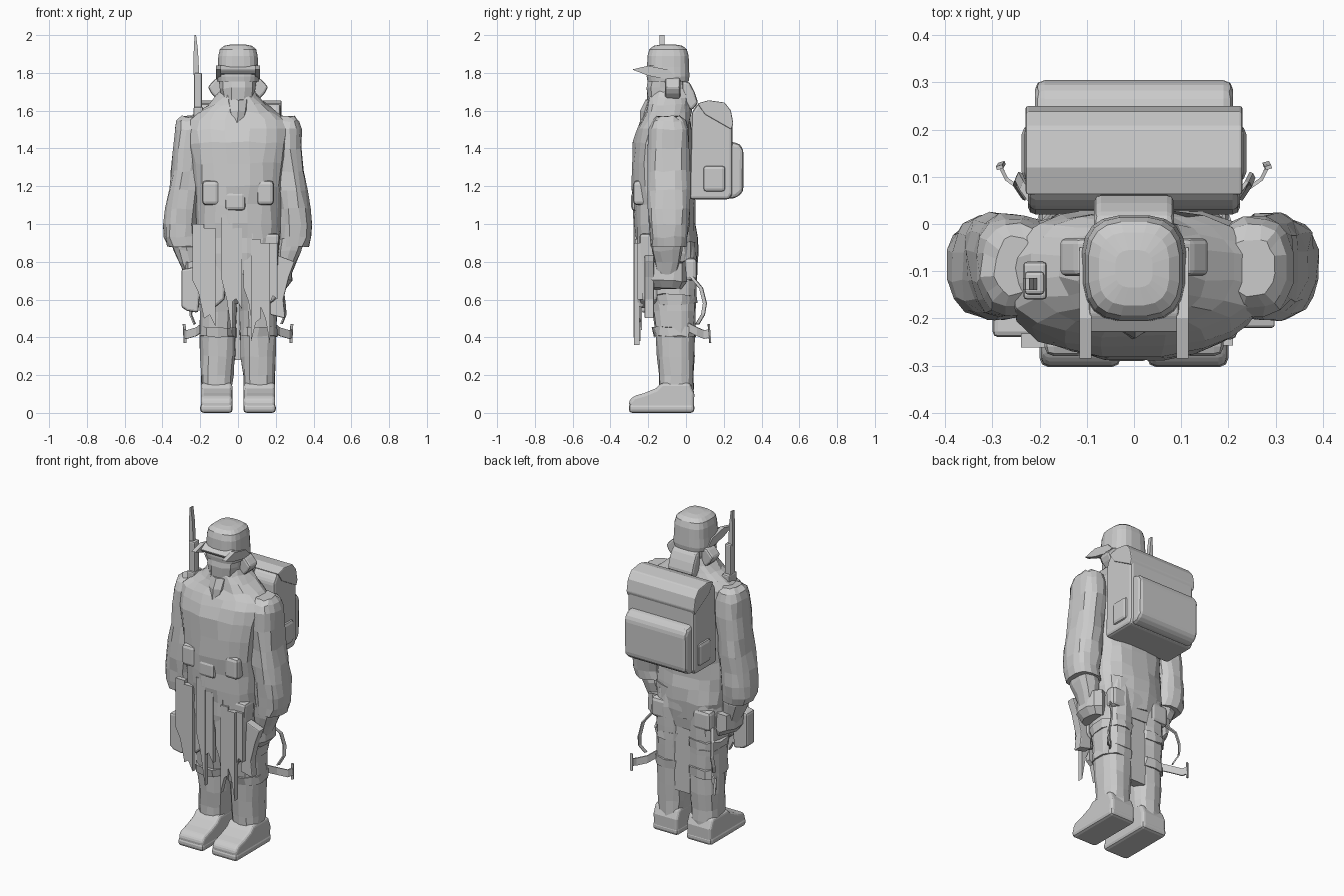
import bpy, bmesh, math, random
from mathutils import Vector
random.seed(4)


def finish(bm, name, bevel=0, segs=2):
    bmesh.ops.recalc_face_normals(bm, faces=bm.faces)
    me = bpy.data.meshes.new(name)
    bm.to_mesh(me)
    bm.free()
    ob = bpy.data.objects.new(name, me)
    bpy.context.collection.objects.link(ob)
    if bevel:
        m = ob.modifiers.new("bevel", 'BEVEL')
        m.width, m.segments, m.limit_method = bevel, segs, 'ANGLE'
    return ob


def loft(name, rings, n=14, p=2.6, jitter=0.0, s=1):
    """Stack rounded-box rings (z, cx, cy, rx, ry)."""
    bm = bmesh.new()
    loops = []
    for z, cx, cy, rx, ry in rings:
        lp = []
        for i in range(n):
            a = 2 * math.pi * (i + .5) / n
            c, d = math.cos(a), math.sin(a)
            x = cx + rx * math.copysign(abs(c) ** (2 / p), c)
            y = cy + ry * math.copysign(abs(d) ** (2 / p), d)
            j = [random.uniform(-jitter, jitter) for _ in range(3)]
            lp.append(bm.verts.new((s * x + j[0], y + j[1], z + j[2])))
        loops.append(lp)
    for a, b in zip(loops, loops[1:]):
        for i in range(n):
            k = (i + 1) % n
            bm.faces.new((a[i], a[k], b[k], b[i]))
    bm.faces.new(loops[0])
    bm.faces.new(loops[-1])
    return finish(bm, name)


def prism(name, pts, axis, a, b, bevel=0, segs=2):
    """Extrude a 2D profile along x (profile y,z) or y (profile x,z)."""
    bm = bmesh.new()
    def put(u, v, w):
        return bm.verts.new((w, u, v) if axis == 'x' else (u, w, v))
    A = [put(u, v, a) for u, v in pts]
    B = [put(u, v, b) for u, v in pts]
    bm.faces.new(A)
    bm.faces.new(B)
    for i in range(len(pts)):
        k = (i + 1) % len(pts)
        bm.faces.new((A[i], A[k], B[k], B[i]))
    return finish(bm, name, bevel, segs)


def box(name, x0, x1, y0, y1, z0, z1, bevel=.012):
    return prism(name, [(x0, z0), (x1, z0), (x1, z1), (x0, z1)], 'y', y0, y1, bevel)


def ribbon(name, pts, side, w, t=.008, s=1):
    """Thin strap along points, widened along the side vector."""
    bm = bmesh.new()
    sv = Vector(side).normalized() * w / 2
    rows = []
    for q in pts:
        q = Vector((q[0] * s, q[1], q[2]))
        rows.append((bm.verts.new(q - sv), bm.verts.new(q + sv)))
    for a, b in zip(rows, rows[1:]):
        bm.faces.new((a[0], a[1], b[1], b[0]))
    ob = finish(bm, name)
    m = ob.modifiers.new("thick", 'SOLIDIFY')
    m.thickness, m.offset = t, 0
    return ob


# Coat torso with sloping shoulders, rising into the collar
loft("coat_torso", [(.74, 0, -.1, .2, .155), (.85, 0, -.1, .225, .163), (.93, 0, -.107, .23, .165),
     (1.0, 0, -.112, .225, .162), (1.1, 0, -.115, .23, .165), (1.2, 0, -.12, .24, .166),
     (1.32, 0, -.125, .25, .166), (1.43, 0, -.122, .265, .16), (1.5, 0, -.115, .275, .142),
     (1.55, 0, -.105, .265, .13), (1.59, 0, -.095, .215, .122), (1.63, 0, -.09, .155, .115),
     (1.67, 0, -.088, .115, .108), (1.71, 0, -.085, .09, .1)], n=20, jitter=.007)
# Head, scarf and helmet
loft("head", [(1.6, 0, -.1, .07, .1), (1.66, 0, -.1, .09, .105), (1.72, 0, -.1, .1, .108),
     (1.78, 0, -.1, .1, .1)], n=12, jitter=.005)
loft("scarf", [(1.54, 0, -.16, .04, .085), (1.6, 0, -.14, .065, .1), (1.66, 0, -.11, .085, .108)],
     n=10, p=2.0, jitter=.004)
loft("helmet", [(1.755, 0, -.095, .108, .11), (1.78, 0, -.095, .112, .114), (1.83, 0, -.095, .108, .112),
     (1.89, 0, -.095, .105, .11), (1.925, 0, -.095, .097, .1), (1.943, 0, -.095, .075, .078),
     (1.95, 0, -.095, .04, .04)], n=20, p=3.0)
prism("helmet_visor", [(-.232, 1.815), (-.19, 1.84), (-.13, 1.84), (-.13, 1.785), (-.215, 1.795)],
      'x', -.095, .095, .006)
# Neck guard behind the head
prism("neck_guard", [(-.02, 1.76), (.02, 1.75), (.045, 1.7), (.065, 1.64), (.03, 1.6), (-.02, 1.64)],
      'x', -.085, .085, .015)

for s, tag in ((-1, "right"), (1, "left")):
    # Visor corner and ear flap
    prism("visor_corner_" + tag, [(-.285, 1.818), (-.2, 1.838), (-.09, 1.815), (-.05, 1.775), (-.1, 1.765),
          (-.2, 1.785)], 'x', s * .09, s * .116)
    prism("ear_flap_" + tag, [(s * .08, 1.78), (s * .12, 1.77), (s * .16, 1.725), (s * .14, 1.69),
          (s * .11, 1.66), (s * .08, 1.68)], 'y', -.11, -.03, .012)
    # Sleeve and hand
    loft("arm_" + tag, [(1.57, .25, -.09, .045, .06), (1.545, .255, -.09, .068, .09),
         (1.5, .255, -.09, .08, .104), (1.4, .258, -.09, .084, .11), (1.28, .272, -.09, .082, .11),
         (1.18, .283, -.09, .085, .112), (1.08, .296, -.09, .088, .11), (1.0, .303, -.09, .09, .107),
         (.93, .303, -.09, .088, .103), (.88, .29, -.092, .082, .095)], n=16, jitter=.006, s=s)
    loft("hand_" + tag, [(.92, .288, -.1, .072, .085), (.86, .272, -.1, .066, .082),
         (.8, .258, -.1, .055, .07), (.73, .243, -.105, .042, .055)], n=10, jitter=.006, s=s)
    # Trouser leg down over the boot
    loft("leg_" + tag, [(.08, .112, -.045, .08, .082), (.13, .112, -.052, .083, .09),
         (.2, .11, -.052, .086, .092), (.3, .108, -.054, .092, .098), (.42, .107, -.057, .096, .104),
         (.54, .107, -.064, .098, .113), (.66, .107, -.074, .102, .127), (.78, .107, -.085, .106, .142),
         (.88, .1, -.09, .1, .14)], n=14, jitter=.005, s=s)
    # Boot with sole
    prism("boot_" + tag, [(.042, .01), (-.295, .01), (-.303, .06), (-.28, .088), (-.22, .105),
          (-.16, .13), (-.13, .16), (.02, .16), (.044, .1)], 'x', s * .03, s * .197, .03, 3)
    box("sole_" + tag, s * .028, s * .2, -.303, .044, .0, .05, .018)
    # Leg bands and loose straps trailing at the sides
    for z, r in ((.43, .1), (.6, .106)):
        loft("leg_band_" + tag, [(z - .025, .108, -.06, r, r + .01), (z + .025, .108, -.063, r, r + .014)],
             jitter=.007, s=s)
    ribbon("trailing_strap_" + tag, [(.18, .0, .46), (.22, .06, .43), (.27, .095, .415), (.285, .125, .42)],
           (0, 0, 1), .045, s=s)
    ribbon("strap_end_" + tag, [(.285, .12, .47), (.28, .128, .37)], (1, .3, 0), .014, s=s)
    ribbon("hanging_strap_" + tag, [(.2, .03, .72), (.235, .08, .66), (.245, .1, .58), (.25, .09, .52),
           (.23, .06, .47)], (.4, 1, 0), .02, s=s)
    # Belt and hip pouches
    box("belt_pouch_" + tag, s * .1, s * .19, -.28, -.2, 1.1, 1.23, .02)
    loft("hip_pouch_" + tag, [(.66, .21, -.1, .05, .08), (.7, .225, -.1, .06, .1),
         (.8, .225, -.1, .06, .1)], n=10, jitter=.008, s=s)
    box("rear_pouch_" + tag, s * .08, s * .2, -.01, .058, .7, .82, .02)
    # Front coat skirt behind the torn strips
    prism("front_skirt_" + tag, [(s * .05, .95), (s * .07, .6), (s * .13, .55), (s * .2, .6), (s * .22, .95)],
          'y', -.245, -.15, .015)
    # Small pouch on the pack flank
    box("pack_side_pouch_" + tag, s * .2, s * .238, .09, .21, 1.17, 1.31, .025)

# Central belt pouch
box("belt_buckle", -.07, .04, -.29, -.2, 1.07, 1.17, .02)

# Backpack: rounded main bag, lid and lower pocket
prism("backpack", [(.02, 1.13), (.23, 1.13), (.245, 1.16), (.245, 1.53), (.232, 1.595), (.2, 1.638),
      (.12, 1.65), (.06, 1.635), (.03, 1.59)], 'x', -.225, .225, .016, 2)
prism("backpack_lid", [(.06, 1.638), (.12, 1.655), (.205, 1.643), (.238, 1.6), (.251, 1.53), (.24, 1.5),
      (.1, 1.58)], 'x', -.23, .23, .006)
prism("backpack_pocket", [(.22, 1.13), (.27, 1.14), (.303, 1.17), (.305, 1.39), (.285, 1.425), (.22, 1.44)],
      'x', -.21, .21, .02, 2)

# Torn coat strips: x0, x1, top, left bottom, right bottom, front y
for x0, x1, zt, zl, zr, y in [(-.24, -.18, 1.0, .7, .5, -.262), (-.18, -.12, .98, .5, .46, -.268),
        (-.09, -.03, 1.05, .72, .4, -.278), (-.04, .02, .98, .58, .55, -.272), (.03, .08, .95, .66, .44, -.262),
        (.07, .12, .92, .38, .5, -.27), (.12, .17, .9, .56, .36, -.275), (.16, .21, .9, .56, .6, -.258)]:
    m = (x0 + x1) / 2
    prism("coat_strip", [(x0, zt), (x0, zl), (m, (zl + zr) / 2 + .04), (x1, zr), (x1, zt)],
          'y', y, y + .03)

# Side coat tatters and holster
prism("holster", [(-.3, .76), (-.3, .56), (-.27, .54), (-.21, .53), (-.19, .78)], 'y', -.24, -.16, .012)
prism("left_side_tatter", [(.17, .85), (.3, .8), (.27, .72), (.24, .6), (.25, .5), (.17, .52)],
      'y', -.22, -.17, .006)
# Rear coat tail and the cloth closing the gap between the legs
loft("coat_tail", [(.68, 0, -.05, .19, .09), (.78, 0, -.04, .2, .1), (.9, 0, -.045, .21, .1)],
     n=16, jitter=.008)
prism("rear_gusset", [(-.07, .85), (.07, .85), (.05, .28), (-.05, .28)], 'y', -.02, .035)

# Radio and antenna on the right shoulder
box("radio_body", -.235, -.185, -.16, -.08, 1.48, 1.62, .008)
box("antenna_base", -.232, -.19, -.15, -.1, 1.6, 1.8, .008)
prism("antenna", [(-.235, 1.79), (-.205, 1.79), (-.212, 1.92), (-.222, 2.0), (-.23, 2.0), (-.235, 1.9)],
      'y', -.14, -.115)
